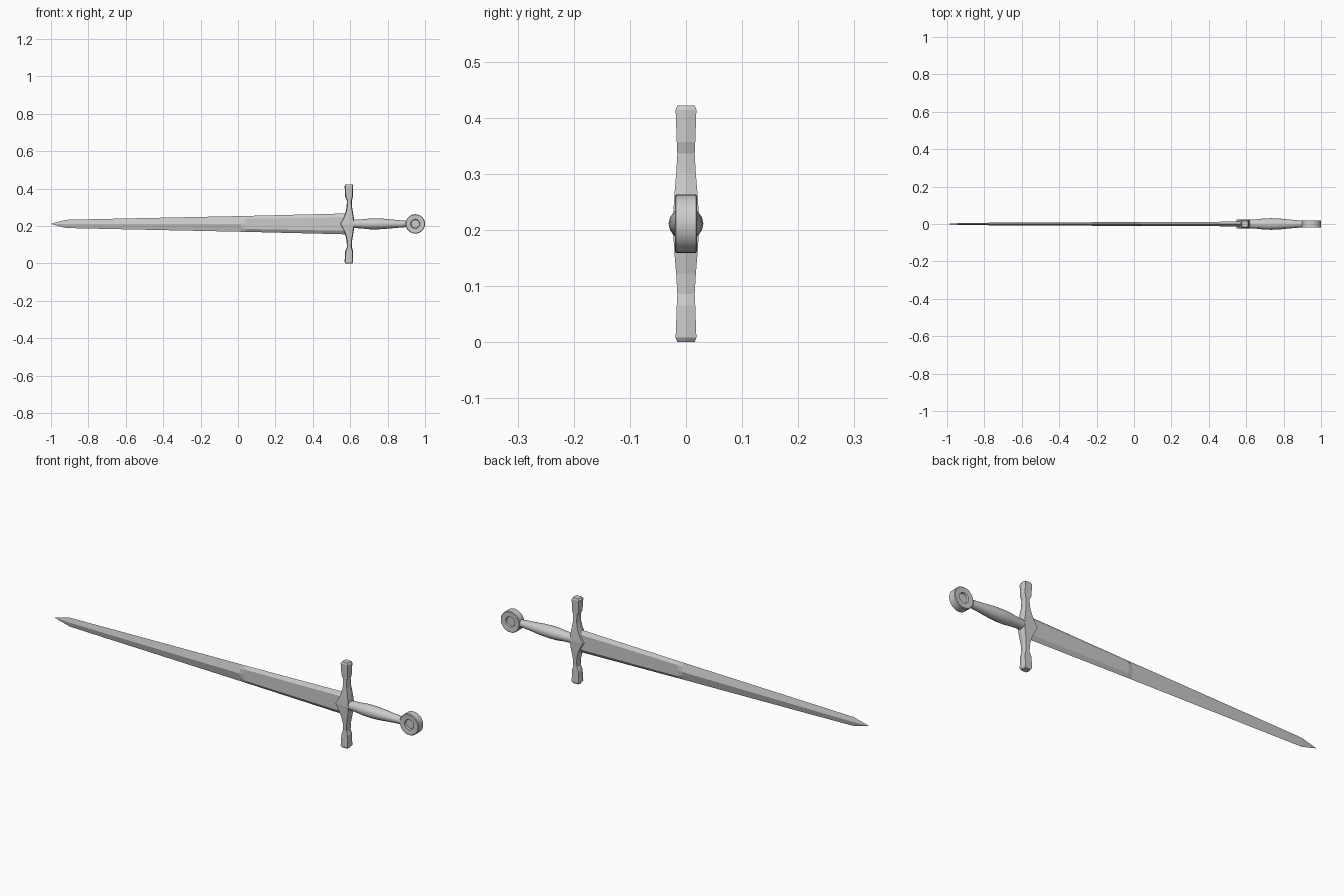
import bpy, bmesh
from math import cos, sin, tau, radians

if "Cube" in bpy.data.objects:
    bpy.data.objects.remove(bpy.data.objects["Cube"])

ZC = 0.211  # height of the sword's long axis


def loft(name, rings, smooth=False):
    """Skin a list of equal-length point rings and cap both ends."""
    bm = bmesh.new()
    loops = [[bm.verts.new(p) for p in ring] for ring in rings]
    n = len(loops[0])
    for a, b in zip(loops, loops[1:]):
        for i in range(n):
            j = (i + 1) % n
            bm.faces.new((a[i], a[j], b[j], b[i]))
    bm.faces.new(loops[0])
    bm.faces.new(loops[-1])
    bmesh.ops.remove_doubles(bm, verts=bm.verts, dist=1e-5)
    bmesh.ops.recalc_face_normals(bm, faces=bm.faces)
    me = bpy.data.meshes.new(name)
    bm.to_mesh(me)
    bm.free()
    ob = bpy.data.objects.new(name, me)
    bpy.context.collection.objects.link(ob)
    if smooth:
        bpy.context.view_layer.objects.active = ob
        ob.select_set(True)
        bpy.ops.object.shade_smooth_by_angle(angle=radians(35))
        ob.select_set(False)
    return ob


# Blade: flat-faced near the hilt, ridged diamond section toward the tip
def blade_ring(x, w, flat, t_flat, t_mid):
    f = w * flat
    half = [(w, 0), (f, t_flat), (0, t_mid), (-f, t_flat)]
    pts = half + [(-z, -y) for z, y in half]
    return [(x, y, ZC + z) for z, y in pts]


loft("blade", [
    blade_ring(0.585, 0.056, 0.66, 0.0125, 0.0125),
    blade_ring(0.04, 0.0425, 0.64, 0.0105, 0.0105),
    blade_ring(0.015, 0.042, 0.5, 0.0052, 0.0104),
    blade_ring(-0.72, 0.0265, 0.5, 0.0036, 0.0072),
    blade_ring(-0.92, 0.022, 0.5, 0.0027, 0.0054),
    blade_ring(-1.0, 0.0005, 0.5, 0.0003, 0.0005),
])

# Crossguard: (offset from axis, blade side x, grip side x, half depth)
half = [
    (0.0, 0.545, 0.622, 0.024), (0.03, 0.562, 0.620, 0.022),
    (0.06, 0.574, 0.615, 0.020), (0.09, 0.581, 0.610, 0.0175),
    (0.125, 0.582, 0.609, 0.0155), (0.146, 0.573, 0.615, 0.0165),
    (0.203, 0.570, 0.616, 0.0185), (0.211, 0.576, 0.611, 0.0155),
]


def guard_ring(d, x0, x1, y):
    b = 0.004
    pts = [(x0, 0), (x0 + b, -y), (x1 - b, -y), (x1, 0), (x1 - b, y), (x0 + b, y)]
    return [(px, py, ZC + d) for px, py in pts]


sections = [(-d, *r) for d, *r in half[:0:-1]] + half
loft("crossguard", [guard_ring(*s) for s in sections])

# Grip: swelling round handle
N = 16
grip = [(0.60, 0.022), (0.66, 0.0255), (0.70, 0.030), (0.735, 0.031),
        (0.78, 0.029), (0.84, 0.023), (0.905, 0.0175)]
loft("grip", [[(x, r * cos(tau * i / N), ZC + 0.95 * r * sin(tau * i / N))
               for i in range(N)] for x, r in grip], smooth=True)

# Pommel: disc with a round recess on each face
M = 32
side = [(0.022, 0.011), (0.025, 0.0185), (0.049, 0.020), (0.052, 0.0175)]
profile = side + [(r, -y) for r, y in reversed(side)]
loft("pommel", [[(0.948 + r * cos(tau * i / M), y, ZC + r * sin(tau * i / M))
                 for i in range(M)] for r, y in profile], smooth=True)
